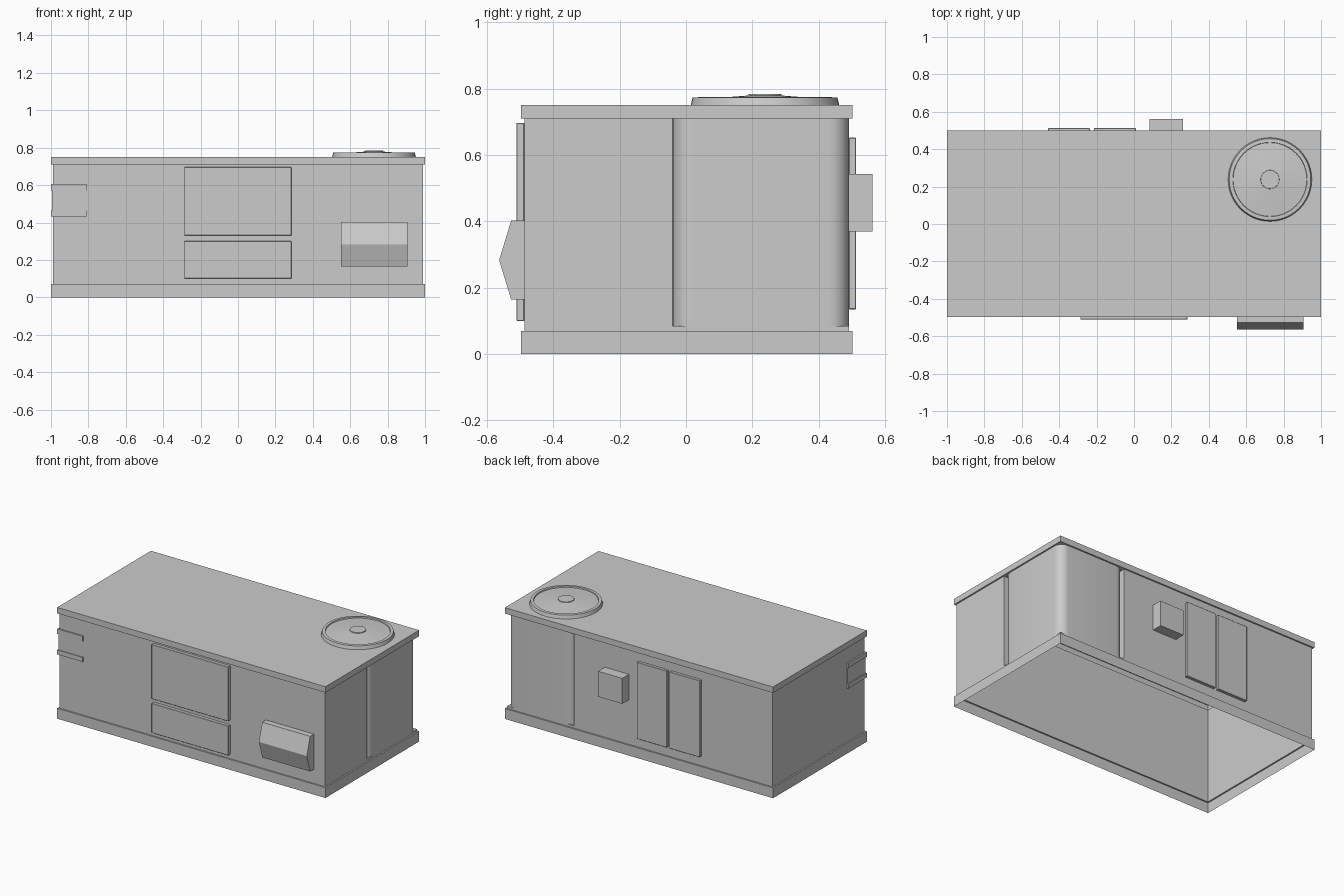
import bpy, bmesh
from math import sin, cos, radians, pi

if "Cube" in bpy.data.objects:
    bpy.data.objects.remove(bpy.data.objects["Cube"])


def make_object(name, bm, smooth=False):
    mesh = bpy.data.meshes.new(name)
    bm.to_mesh(mesh)
    bm.free()
    ob = bpy.data.objects.new(name, mesh)
    bpy.context.collection.objects.link(ob)
    if smooth:
        bpy.ops.object.select_all(action='DESELECT')
        ob.select_set(True)
        bpy.context.view_layer.objects.active = ob
        bpy.ops.object.shade_smooth_by_angle(angle=radians(25))
    return ob


def box(name, x0, x1, y0, y1, z0, z1, bevel=0):
    bm = bmesh.new()
    bmesh.ops.create_cube(bm, size=1)
    for v in bm.verts:
        v.co = ((x0 + x1) / 2 + v.co.x * (x1 - x0),
                (y0 + y1) / 2 + v.co.y * (y1 - y0),
                (z0 + z1) / 2 + v.co.z * (z1 - z0))
    ob = make_object(name, bm)
    if bevel:
        mod = ob.modifiers.new("edge", 'BEVEL')
        mod.width = bevel
        mod.segments = 1
    return ob


def wall(name, path, z0, z1, smooth=False, thick=0):
    """Upright sheet along a counter-clockwise plan path."""
    bm = bmesh.new()
    lo = [bm.verts.new((x, y, z0)) for x, y in path]
    hi = [bm.verts.new((x, y, z1)) for x, y in path]
    for i in range(len(path) - 1):
        bm.faces.new((lo[i], lo[i + 1], hi[i + 1], hi[i]))
    ob = make_object(name, bm, smooth)
    if thick:
        mod = ob.modifiers.new("thickness", 'SOLIDIFY')
        mod.thickness = thick
        mod.offset = -1
        mod.use_even_offset = True
    return ob


def lofted(name, rings, cap=False, smooth=False):
    """Skin between successive closed rings, optionally capping the last."""
    bm = bmesh.new()
    rings = [[bm.verts.new(p) for p in ring] for ring in rings]
    for a, b in zip(rings, rings[1:]):
        for i in range(len(a)):
            j = (i + 1) % len(a)
            bm.faces.new((a[i], a[j], b[j], b[i]))
    if cap:
        bm.faces.new(rings[-1])
    return make_object(name, bm, smooth)


def rect(d, z):
    return [(-1 + d, -.497 + d, z), (1 - d, -.497 + d, z), (1 - d, .501 - d, z), (-1 + d, .501 - d, z)]


def arc(cx, cy, r, a0, a1, n=8):
    return [(cx + r * cos(radians(a0 + (a1 - a0) * i / n)),
             cy + r * sin(radians(a0 + (a1 - a0) * i / n))) for i in range(n + 1)]


# Hollow base frame and roof tray, each with a narrow ledge to the walls
lofted("base_frame", [rect(0, 0), rect(0, .07), rect(.01, .07)])
lofted("roof", [rect(.01, .71), rect(0, .71), rect(0, .75)], cap=True)

# Thin cabinet walls, with short returns at the open back right corner
r = .06
X, Y, NX, NY = .99, .491, .49, -.04
wall("cabinet_walls", [(NX, Y - r), (NX, Y), (-X, Y), (-X, -.487), (X, -.487), (X, NY), (X - r, NY)],
     .07, .71)

# Rounded corner panel with inward-turned ends
bends = [(arc(X - r, NY + r, r, -90, 0), (X, NY)),
         (arc(X - r, Y - r, r, 0, 90), (X, Y)),
         (arc(NX + r, Y - r, r, 90, 180), (NX, Y))]
wall("corner_panel", [p for a, c in bends for p in a], .07, .71, smooth=True)

# Square sill below the panel, with corner fillets at sill and roof level
wall("corner_sill", [(X, NY), (X, Y), (NX, Y)], .07, .085)
bm = bmesh.new()
for points, tip in bends:
    for z in (.085, .71):
        loop = [tip] + points[::-1]
        if z > .5:
            loop.reverse()
        bm.faces.new([bm.verts.new((x, y, z)) for x, y in loop])
make_object("corner_fillets", bm)

# Front panels
for name, z0, z1 in (("upper_front_panel", .33, .697), ("lower_front_panel", .10, .30)):
    box(name, -.287, .285, -.511, -.487, z0, z1, .002)

# Front hood with a pointed side profile
bm = bmesh.new()
profile = [(-.487, .165), (-.527, .165), (-.563, .283), (-.527, .402), (-.487, .402)]
face = bm.faces.new([bm.verts.new((.55, y, z)) for y, z in profile])
ext = bmesh.ops.extrude_face_region(bm, geom=[face])
moved = [v for v in ext["geom"] if isinstance(v, bmesh.types.BMVert)]
bmesh.ops.translate(bm, verts=moved, vec=(.357, 0, 0))
bmesh.ops.recalc_face_normals(bm, faces=bm.faces)
make_object("front_hood", bm)

# Back doors and control box
for name, x0, x1 in (("back_door_left", -.46, -.235), ("back_door_right", -.215, .01)):
    box(name, x0, x1, .491, .512, .135, .652, .002)
box("control_box", .082, .262, .491, .562, .37, .542)

# Bracket wrapped around the front left corner: plate between two rails
for name, z0, z1, d in (("bracket_plate", .46, .575, .004),
                        ("bracket_lower_rail", .433, .463, .01),
                        ("bracket_upper_rail", .572, .605, .01)):
    wall(name, [(-X - d, -.30), (-X - d, -.487 - d), (-.81, -.487 - d)], z0, z1, thick=d)

# Roof fan: sloped rim, shallow dome and hub, turned around one axis
fan = [(.224, .75), (.218, .773), (.199, .774), (.197, .767), (.09, .776), (.05, .779),
       (.049, .784)]
steps = 48
lofted("roof_fan", [[(.727 + q * cos(2 * pi * i / steps), .238 + q * sin(2 * pi * i / steps), z)
                     for i in range(steps)] for q, z in fan], cap=True, smooth=True)
